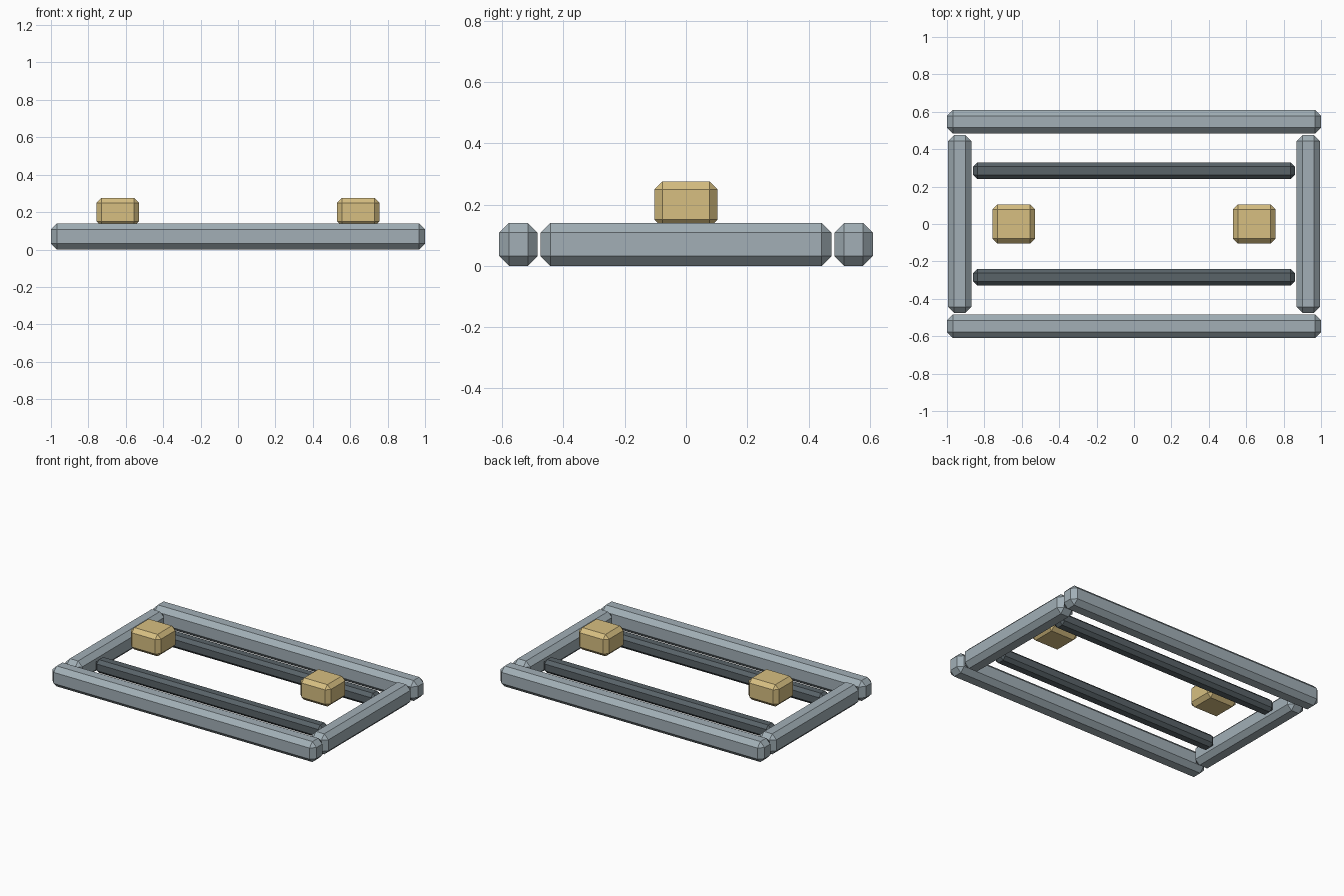
import bpy, bmesh
from mathutils import Matrix, Vector

if "Cube" in bpy.data.objects:
    bpy.data.objects.remove(bpy.data.objects["Cube"])


def material(name, rgb):
    m = bpy.data.materials.new(name)
    m.diffuse_color = (*rgb, 1)
    m.use_nodes = True
    m.node_tree.nodes["Principled BSDF"].inputs["Base Color"].default_value = m.diffuse_color
    return m


def chamfered_box(name, centre, size, chamfer, mat):
    bm = bmesh.new()
    bmesh.ops.create_cube(bm, size=1, matrix=Matrix.Diagonal((*size, 1)))
    bmesh.ops.bevel(bm, geom=bm.edges[:], offset=chamfer, segments=1,
                    profile=0.5, affect='EDGES')
    mesh = bpy.data.meshes.new(name)
    bm.to_mesh(mesh)
    bm.free()
    mesh.materials.append(mat)
    ob = bpy.data.objects.new(name, mesh)
    ob.location = Vector(centre)
    bpy.context.collection.objects.link(ob)
    return ob


frame_mat = material("frame_grey", (0.36, 0.43, 0.47))
bar_mat = material("dark_grey", (0.10, 0.125, 0.14))
block_mat = material("ochre", (0.68, 0.52, 0.22))

for s, fb, lr in ((-1, "front", "left"), (1, "back", "right")):
    # long outer rails
    chamfered_box(fb + "_rail", (0, s * 0.547, 0.07), (2.0, 0.126, 0.14), 0.032, frame_mat)
    # short end rails
    chamfered_box(lr + "_rail", (s * 0.932, 0, 0.07), (0.126, 0.95, 0.14), 0.032, frame_mat)
    # inner lengthwise bars
    chamfered_box(fb + "_inner_bar", (0, s * 0.285, 0.07), (1.72, 0.09, 0.09), 0.022, bar_mat)
    # raised blocks
    chamfered_box(lr + "_block", (s * 0.643, 0, 0.2), (0.228, 0.207, 0.15), 0.026, block_mat)
